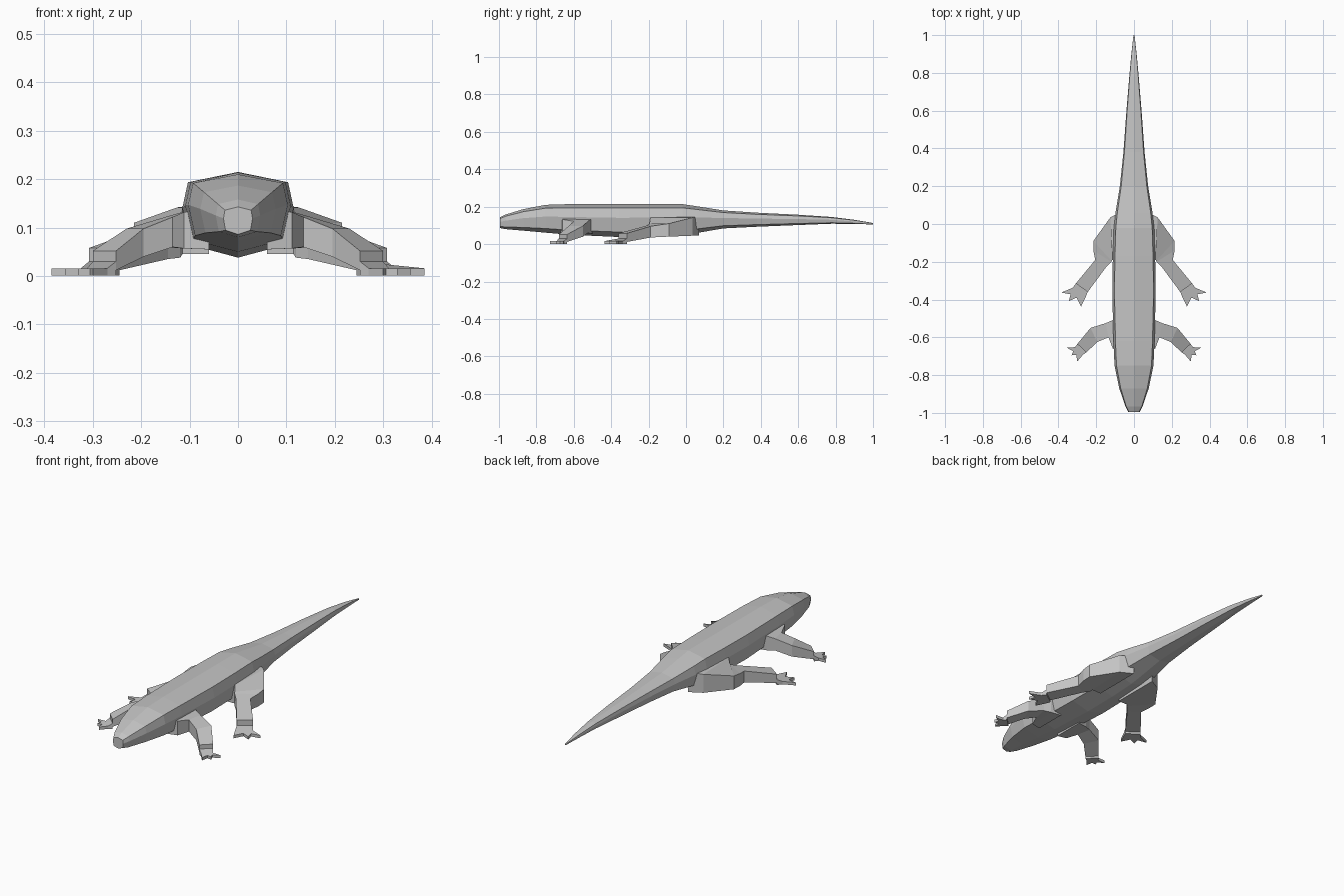
import bpy, bmesh

grey = bpy.data.materials.new("grey_hide")
grey.diffuse_color = (0.55, 0.55, 0.55, 1)


def finish(name, bm):
    bmesh.ops.recalc_face_normals(bm, faces=bm.faces)
    me = bpy.data.meshes.new(name)
    bm.to_mesh(me)
    bm.free()
    me.materials.append(grey)
    ob = bpy.data.objects.new(name, me)
    bpy.context.collection.objects.link(ob)
    return ob


def loft(name, rings):
    """Skin a closed tube through rings of equal point count."""
    bm = bmesh.new()
    vs = [[bm.verts.new(p) for p in r] for r in rings]
    n = len(vs[0])
    for a, b in zip(vs, vs[1:]):
        for i in range(n):
            j = (i + 1) % n
            bm.faces.new((a[i], a[j], b[j], b[i]))
    bm.faces.new(vs[0])
    bm.faces.new(vs[-1])
    return finish(name, bm)


def mirror(ob):
    ob.modifiers.new("Mirror", 'MIRROR').use_mirror_merge = False


# Body, head and tail: y, half width, bottom z, top z
spine = [
    (-0.995, 0.030, 0.086, 0.143), (-0.965, 0.046, 0.080, 0.158),
    (-0.87, 0.078, 0.072, 0.187), (-0.75, 0.103, 0.061, 0.210),
    (-0.62, 0.109, 0.050, 0.214), (-0.36, 0.115, 0.038, 0.215),
    (-0.17, 0.112, 0.040, 0.215), (-0.02, 0.107, 0.048, 0.214),
    (0.06, 0.098, 0.060, 0.202), (0.20, 0.075, 0.084, 0.180),
    (0.38, 0.056, 0.093, 0.168), (0.60, 0.040, 0.102, 0.157),
    (0.78, 0.025, 0.109, 0.145), (0.90, 0.014, 0.108, 0.130),
    (1.0, 0.003, 0.105, 0.113),
]
rings = []
for y, w, b, t in spine:
    h = t - b
    half = [(w * 0.9, b + h * 0.88), (w, b + h * 0.58), (w * 0.86, b + h * 0.15)]
    rings.append([(0, y, t)] + [(x, y, z) for x, z in half] + [(0, y, b)]
                 + [(-x, y, z) for x, z in reversed(half)])
loft("body", rings)


# Legs: each section is back point, front point, bottom z, top z
def leg(name, sections):
    rings = []
    for (bx, by), (fx, fy), b, t in sections:
        rings.append([(bx, by, b), (bx, by, t), (fx, fy, t), (fx, fy, b)])
    mirror(loft(name, rings))


leg("hind_leg", [
    ((0.06, 0.07), (0.06, -0.19), 0.045, 0.150),
    ((0.125, 0.035), (0.115, -0.19), 0.045, 0.142),
    ((0.215, -0.09), (0.118, -0.195), 0.040, 0.110),
    ((0.215, -0.14), (0.120, -0.20), 0.038, 0.103),
    ((0.205, -0.19), (0.145, -0.225), 0.035, 0.095),
    ((0.308, -0.315), (0.245, -0.36), 0.012, 0.058),
])
leg("front_leg", [
    ((0.06, -0.50), (0.06, -0.67), 0.055, 0.140),
    ((0.115, -0.51), (0.112, -0.66), 0.057, 0.132),
    ((0.150, -0.525), (0.135, -0.60), 0.060, 0.122),
    ((0.230, -0.55), (0.195, -0.625), 0.040, 0.098),
    ((0.300, -0.635), (0.252, -0.68), 0.012, 0.052),
])


# Feet: flat wedge fan, high at the ankle and thin at the toes
def foot(name, outline, ankle):
    bm = bmesh.new()
    low = [bm.verts.new((x, y, 0.001)) for x, y in outline]
    top = [bm.verts.new((x, y, 0.030 if i < ankle else 0.016))
           for i, (x, y) in enumerate(outline)]
    bm.faces.new(low)
    bm.faces.new(top)
    n = len(outline)
    for i in range(n):
        j = (i + 1) % n
        bm.faces.new((low[i], low[j], top[j], top[i]))
    mirror(finish(name, bm))


foot("hind_foot", [(0.308, -0.315), (0.245, -0.36), (0.255, -0.385),
                   (0.280, -0.437), (0.304, -0.390), (0.345, -0.408),
                   (0.336, -0.372), (0.385, -0.363), (0.325, -0.338)], 2)
foot("front_foot", [(0.300, -0.635), (0.252, -0.68), (0.270, -0.692),
                    (0.300, -0.727), (0.306, -0.692), (0.330, -0.695),
                    (0.322, -0.673), (0.356, -0.655), (0.312, -0.652)], 2)
